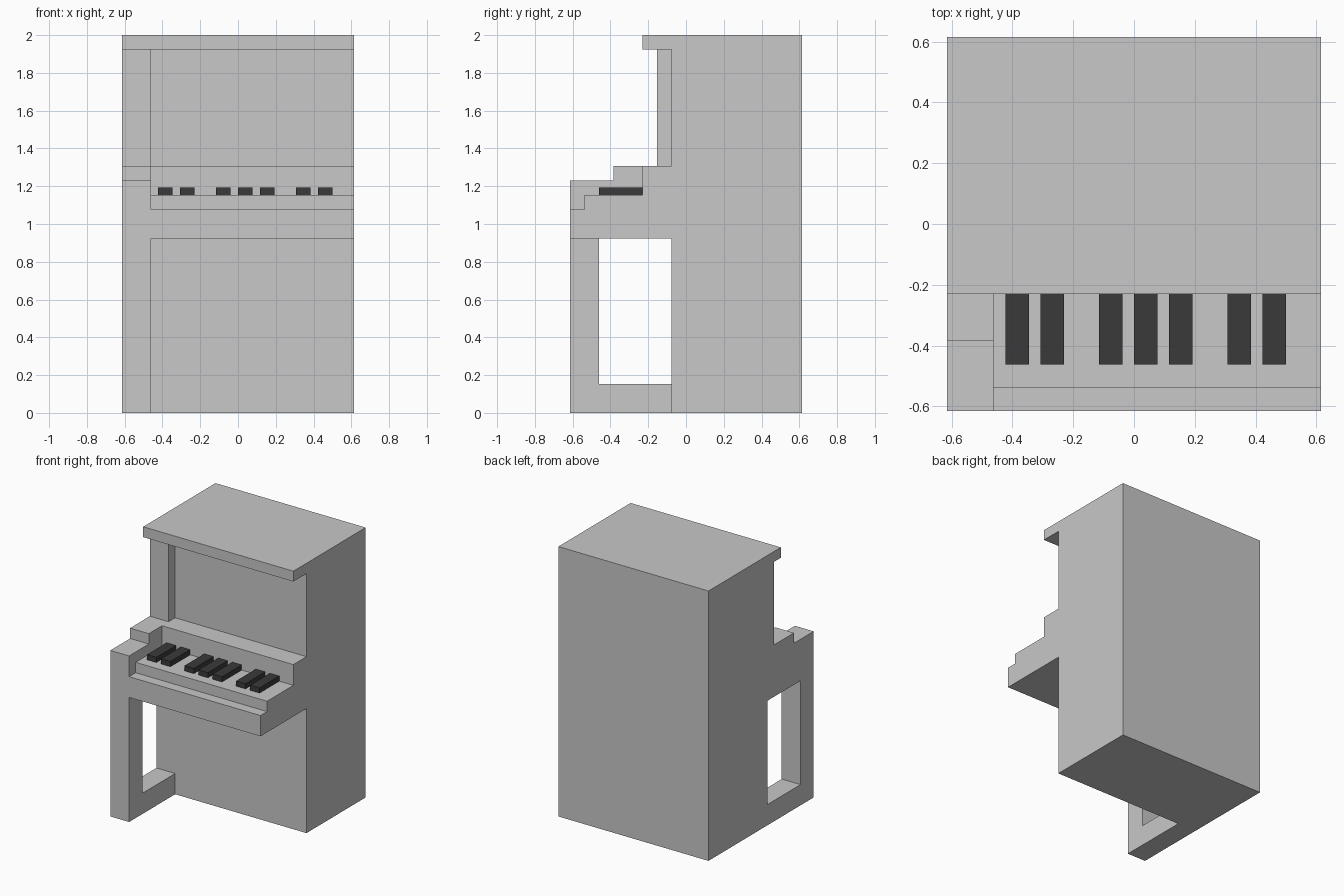
import bpy
import bmesh

default = bpy.data.objects.get("Cube")
if default:
    bpy.data.objects.remove(default, do_unlink=True)

U = 2 / 26   # design module: the model is 16 x 16 x 26 modules


def make_material(name, value):
    mat = bpy.data.materials.new(name)
    mat.use_nodes = True
    colour = (value, value, value, 1)
    mat.diffuse_color = colour
    bsdf = next(n for n in mat.node_tree.nodes if n.type == 'BSDF_PRINCIPLED')
    bsdf.inputs["Base Color"].default_value = colour
    return mat


pale = make_material("pale grey", 0.58)
dark = make_material("charcoal", 0.042)


def extrude_profile(name, profile, x0, x1, mat):
    """Extrude a side profile of (depth, height) modules from x0 to x1."""
    bm = bmesh.new()
    face = bm.faces.new([bm.verts.new(((x0 - 8) * U, (y - 8) * U, z * U))
                         for y, z in profile])
    result = bmesh.ops.extrude_face_region(bm, geom=[face])
    moved = [v for v in result["geom"] if isinstance(v, bmesh.types.BMVert)]
    bmesh.ops.translate(bm, verts=moved, vec=((x1 - x0) * U, 0, 0))
    bmesh.ops.recalc_face_normals(bm, faces=bm.faces)
    mesh = bpy.data.meshes.new(name)
    bm.to_mesh(mesh)
    bm.free()
    mesh.materials.append(mat)
    obj = bpy.data.objects.new(name, mesh)
    bpy.context.collection.objects.link(obj)
    return obj


def weld(target, part):
    """Merge a part into the target as one clean solid."""
    mod = target.modifiers.new("weld", 'BOOLEAN')
    mod.operation = 'UNION'
    mod.solver = 'EXACT'
    mod.object = part
    bpy.context.view_layer.objects.active = target
    bpy.ops.object.modifier_apply(modifier=mod.name)
    bpy.data.objects.remove(part, do_unlink=True)


# Cabinet with overhanging lid, fallboard step and key bed
cabinet = extrude_profile("cabinet", [
    (16, 0), (16, 26), (5, 26), (5, 25), (7, 25), (7, 17), (5, 17), (5, 15),
    (1, 15), (1, 14), (0, 14), (0, 12), (7, 12), (7, 0)], 0, 16, pale)

# Side panel on one end only: stepped arm, leg with foot, upper post
side_parts = {
    "arm": [(0, 13), (0, 16), (3, 16), (3, 17), (6, 17), (6, 13)],
    "leg": [(0, 0), (0, 13), (2, 13), (2, 2), (8, 2), (8, 0)],
    "post": [(6, 16), (6, 25.5), (8, 25.5), (8, 16)],
}
for part_name, outline in side_parts.items():
    weld(cabinet, extrude_profile(part_name, outline, 0, 2, pale))

# Raised dark keys in groups of two, three and two
key_outline = [(2, 15), (2, 15.5), (5, 15.5), (5, 15)]
for i, x in enumerate((2.5, 4, 6.5, 8, 9.5, 12, 13.5)):
    extrude_profile(f"dark_key_{i + 1}", key_outline, x, x + 1, dark)
